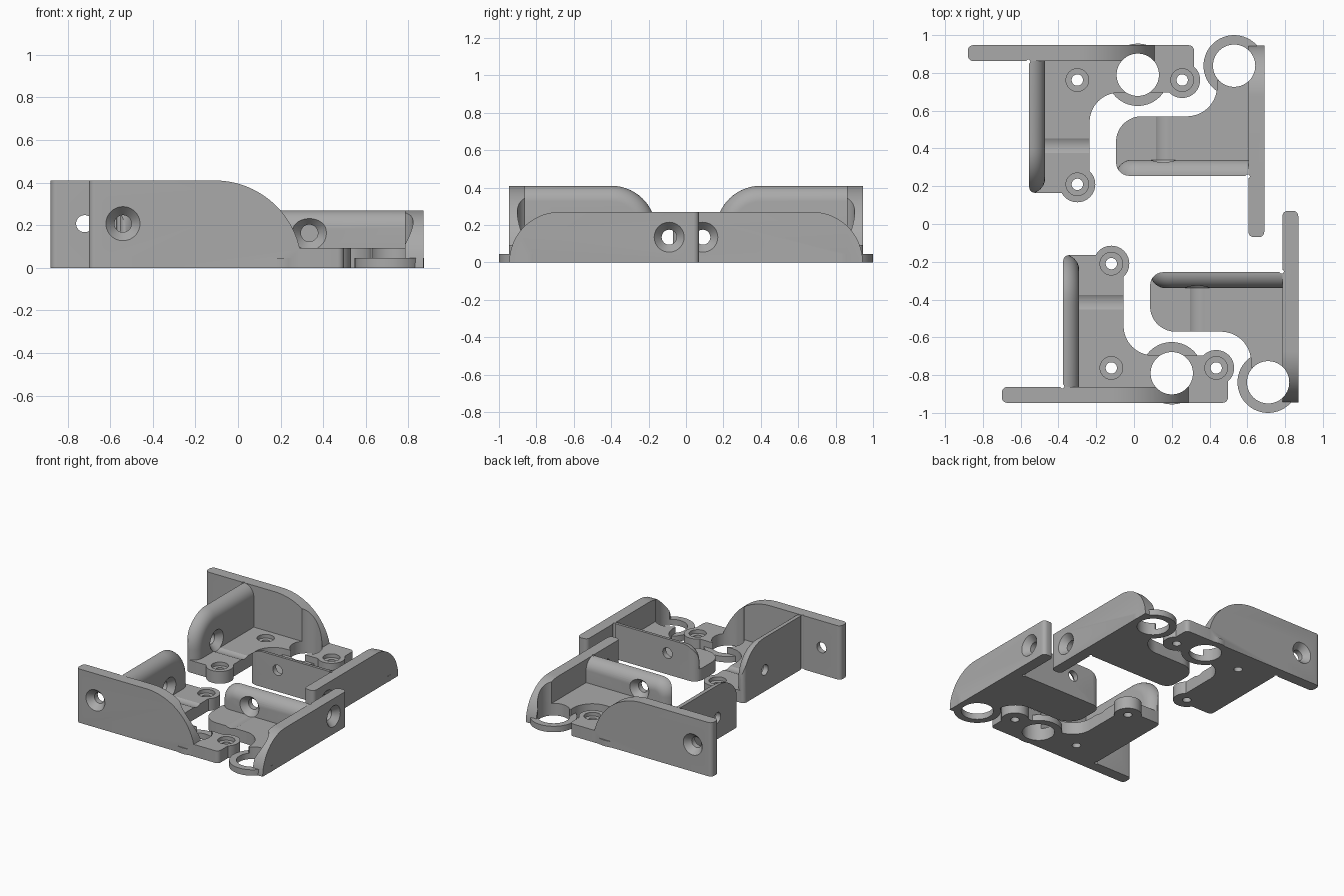
import bpy, bmesh
from math import sin, cos, radians, sqrt, tau
from mathutils import Matrix, Vector

cube = bpy.data.objects.get("Cube")
if cube:
    bpy.data.objects.remove(cube)

grey = bpy.data.materials.new("plain_grey")
grey.use_nodes = True
grey.diffuse_color = (0.4, 0.4, 0.4, 1)
grey.node_tree.nodes["Principled BSDF"].inputs["Base Color"].default_value = (0.4, 0.4, 0.4, 1)

WALL = 0.085     # wall thickness
FLOOR = 0.093    # floor plate height
RING = 0.045     # thin ring height


def arc(cx, cy, r, a0, a1, n=14):
    """Points along a circular arc, angles in degrees."""
    angles = [radians(a0 + (a1 - a0) * i / n) for i in range(n + 1)]
    return [(cx + r * cos(a), cy + r * sin(a)) for a in angles]


def loft(name, rings):
    """Closed solid through rings with equal point counts."""
    bm = bmesh.new()
    loops = [[bm.verts.new(p) for p in ring] for ring in rings]
    for a, b in zip(loops, loops[1:]):
        for i in range(len(a)):
            bm.faces.new((a[i - 1], a[i], b[i], b[i - 1]))
    bm.faces.new(loops[0])
    bm.faces.new(loops[-1])
    bmesh.ops.recalc_face_normals(bm, faces=bm.faces)
    mesh = bpy.data.meshes.new(name)
    bm.to_mesh(mesh)
    bm.free()
    mesh.materials.append(grey)
    obj = bpy.data.objects.new(name, mesh)
    bpy.context.collection.objects.link(obj)
    return obj


def slab(name, outline, height, base=0):
    """Plan outline raised to a height."""
    return loft(name, [[(x, y, z) for x, y in outline] for z in (base, height)])


def turned(name, origin, axis, steps, n=40):
    """Round solid along an axis from (distance, radius) steps."""
    axis = Vector(axis)
    side = axis.orthogonal().normalized()
    up = axis.cross(side)
    circle = [side * cos(tau * i / n) + up * sin(tau * i / n) for i in range(n)]
    return loft(name, [[Vector(origin) + axis * t + c * r for c in circle] for t, r in steps])


def disc(x, y, r, height, base=0):
    return turned("disc", (x, y, base), (0, 0, 1), [(0, r), (height - base, r)], 56)


def combine(obj, other, operation):
    """Boolean that bakes its result and removes the other part."""
    mod = obj.modifiers.new("combine", 'BOOLEAN')
    mod.operation, mod.solver, mod.object = operation, 'EXACT', other
    deps = bpy.context.evaluated_depsgraph_get()
    mesh = bpy.data.meshes.new_from_object(obj.evaluated_get(deps))
    obj.modifiers.clear()
    obj.data = mesh
    bpy.data.objects.remove(other)


def round_end(obj, axis, value, r=0.03):
    """Round the upright edges at one end of a wall."""
    bm = bmesh.new()
    bm.from_mesh(obj.data)
    edges = [e for e in bm.edges
             if all(abs(v.co[axis] - value) < 1e-4 for v in e.verts)
             and abs(e.verts[0].co.z - e.verts[1].co.z) > 0.1]
    bmesh.ops.bevel(bm, geom=edges, offset=r, segments=5, affect='EDGES', profile=0.5)
    bm.to_mesh(obj.data)
    bm.free()


def inner_wall(place, start, centre, centre_z, r, outline):
    """Wall with a rounded free end and a full round on its inner top edge."""
    rings = []
    for i in range(11):
        u = WALL * sin(radians(9 * i))
        d = WALL - sqrt(max(0, WALL ** 2 - u ** 2))
        d = min(d, WALL * 0.98)
        profile = [(start, 0), (start, centre_z + r - d)]
        profile += arc(centre, centre_z, r - d, 90, 180) + [(centre - r + d, 0)]
        rings.append([place(s, u, z) for s, z in profile])
    wall = loft("inner_wall", rings)
    combine(wall, slab("outline", outline, 1, -0.1), 'INTERSECT')
    return wall


def screw_hole(origin, axis, approach):
    """Countersunk hole, with a clear approach in front of it."""
    return turned("screw_hole", origin, axis,
                  [(-approach, 0.08), (0, 0.08), (0.045, 0.04), (0.13, 0.04)])


def assemble(body, parts, cuts):
    for p in parts:
        combine(body, p, 'UNION')
    for c in cuts:
        combine(body, c, 'DIFFERENCE')


# Large bracket: floor plan, outer wall, inner wall
plan = arc(-0.525, 0.195, 0.03, 180, 270, 5) + [(-0.235, 0.165)]
plan += arc(-0.08, 0.54, 0.155, 180, 90) + [(0.25, 0.695)]
plan += [(0.25, 0.80), (0.318, 0.80)] + arc(0.288, 0.917, 0.03, 0, 90, 5) + [(-0.555, 0.947)]
large = slab("back_large_bracket", plan, FLOOR)

side = [(-0.88, 0), (-0.88, 0.41)] + arc(-0.29, 0, 0.41, 90, 13, 24) + [(0.11, 0)]
outer = loft("outer_wall", [[(x, y, z) for x, z in side] for y in (0.947 - WALL, 0.947)])
round_end(outer, 0, -0.88)
inner = inner_wall(lambda s, u, z: (-0.555 + u, s, z), 0.90, 0.40, 0.17, 0.24, plan)

small_holes = [(-0.30, 0.762), (0.255, 0.762), (-0.30, 0.21)]
cuts = [disc(0.02, 0.79, 0.112, 1, -0.1), disc(-0.56, 0.859, 0.011, 1, -0.1),
        screw_hole((-0.72, 0.947, 0.207), (0, -1, 0), 0.05),
        screw_hole((-0.555 + WALL, 0.415, 0.163), (-1, 0, 0), 0.3)]
for x, y in small_holes:
    cuts.append(turned("floor_hole", (x, y, -0.05), (0, 0, 1),
                       [(0, 0.03), (0.115, 0.03), (0.1151, 0.06), (0.2, 0.06)]))
ears = [disc(x, y, 0.095, FLOOR) for x, y in small_holes[1:]]
assemble(large, [outer, inner, disc(0.02, 0.79, 0.165, RING)] + ears, cuts)

# Small bracket: floor plan, outer wall, inner wall
plan = arc(-0.025, 0.325, 0.07, 180, 270, 6) + [(0.65, 0.255), (0.65, 0.76), (0.44, 0.76)]
plan += arc(0.28, 0.73, 0.16, 0, -90) + arc(0.04, 0.435, 0.135, 90, 180)
small = slab("back_small_bracket", plan, FLOOR)

side = [(-0.07, 0), (-0.07, 0.27)] + arc(0.675, 0, 0.27, 90, 0, 20)
outer = loft("outer_wall", [[(x, y, z) for y, z in side] for x in (0.605, 0.69)])
round_end(outer, 1, -0.07)
inner = inner_wall(lambda s, u, z: (s, 0.255 + u, z), 0.64, 0.025, 0.15, 0.12, plan)

cuts = [disc(0.53, 0.838, 0.112, 1, -0.1), disc(0.602, 0.252, 0.011, 1, -0.1),
        screw_hole((0.69, 0.09, 0.135), (-1, 0, 0), 0.05),
        screw_hole((0.155, 0.255 + WALL, 0.163), (0, -1, 0), 0.3)]
assemble(small, [outer, inner, disc(0.53, 0.838, 0.162, RING)], cuts)

# Front pair: mirrored and shifted copies
flip = Matrix.Translation((0.18, 0, 0)) @ Matrix.Diagonal((1, -1, 1, 1))
brackets = [large, small]
for obj in (large, small):
    mesh = obj.data.copy()
    mesh.transform(flip)
    mesh.flip_normals()
    twin = bpy.data.objects.new(obj.name.replace("back", "front"), mesh)
    bpy.context.collection.objects.link(twin)
    brackets.append(twin)

# Smooth curved faces, keep edges sharp
bpy.ops.object.select_all(action='DESELECT')
for obj in brackets:
    obj.select_set(True)
bpy.context.view_layer.objects.active = large
bpy.ops.object.shade_smooth_by_angle(angle=radians(30))
